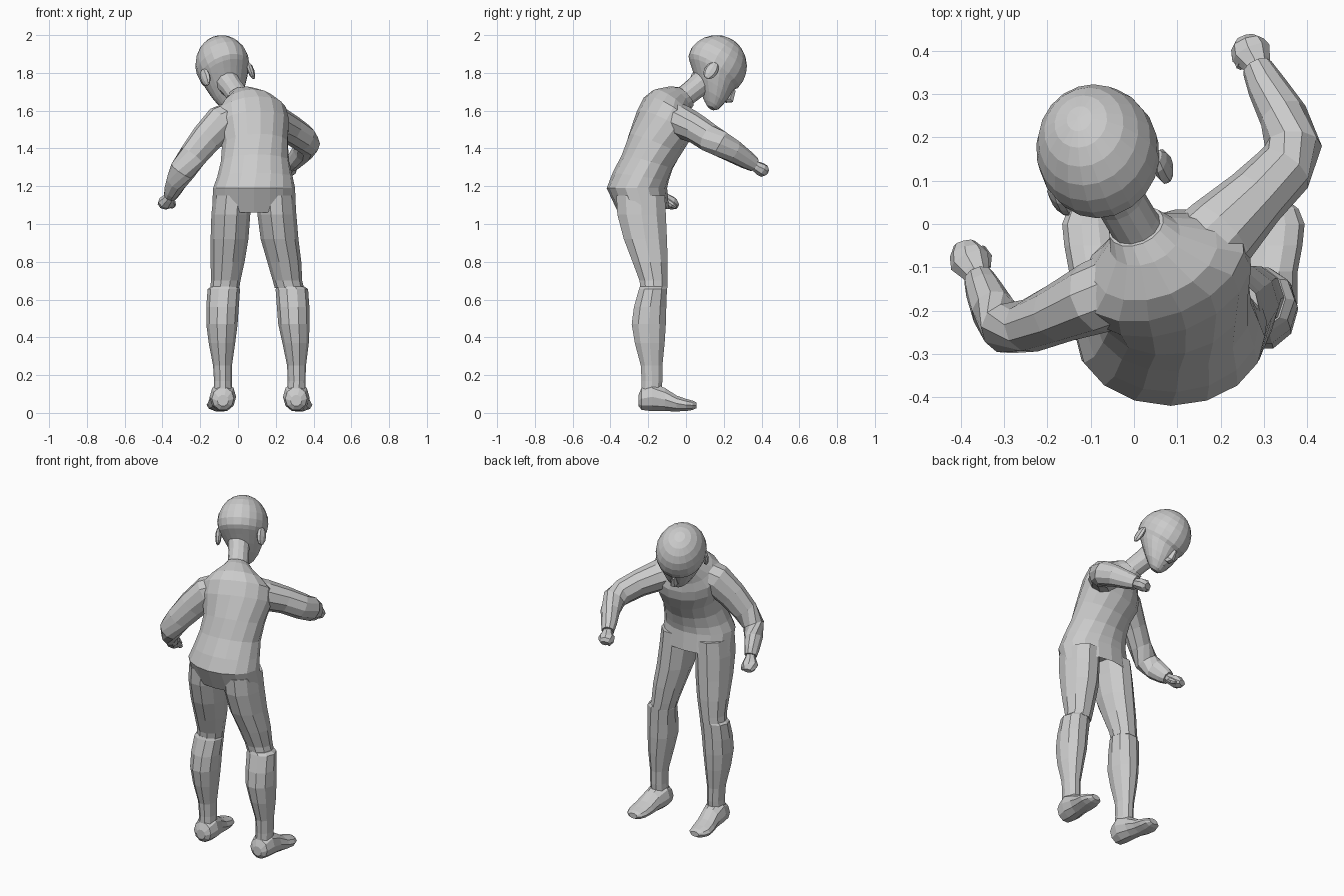
import bpy, bmesh
from math import sin, cos, tau, radians
from mathutils import Vector, Matrix


def loft(name, rings, sides, xf=Matrix()):
    """Skin a list of (centre, side_vector, front_vector) ellipses."""
    bm = bmesh.new()
    loops = []
    for c, a, b in rings:
        loops.append([bm.verts.new(xf @ (Vector(c) + a * cos(tau * i / sides) + b * sin(tau * i / sides)))
                      for i in range(sides)])
    for lo, hi in zip(loops, loops[1:]):
        for i in range(sides):
            j = (i + 1) % sides
            bm.faces.new((lo[i], lo[j], hi[j], hi[i]))
    bm.faces.new(loops[0][::-1])
    bm.faces.new(loops[-1])
    bmesh.ops.recalc_face_normals(bm, faces=bm.faces)
    me = bpy.data.meshes.new(name)
    bm.to_mesh(me)
    bm.free()
    ob = bpy.data.objects.new(name, me)
    bpy.context.collection.objects.link(ob)
    return ob


def body(name, rows, sides, xf=Matrix()):
    """Rows: x, y, z, half width, half depth, forward tilt, yaw."""
    rings = []
    for x, y, z, hx, hy, tilt, yaw in rows:
        r = Matrix.Rotation(radians(yaw), 3, 'Z') @ Matrix.Rotation(radians(-tilt), 3, 'X')
        rings.append(((x, y, z), r @ Vector((hx, 0, 0)), r @ Vector((0, hy, 0))))
    return loft(name, rings, sides, xf)


def tube(name, pts, sides, up=Vector((0, 0, 1))):
    """Points: x, y, z, sideways radius, upright radius; rings follow the path."""
    ps = [Vector(p[:3]) for p in pts]
    rings = []
    for i, p in enumerate(pts):
        t = (ps[min(i + 1, len(ps) - 1)] - ps[max(i - 1, 0)]).normalized()
        s = t.cross(up).normalized()
        rings.append((ps[i], s * p[3], s.cross(t) * p[4]))
    return loft(name, rings, sides)


def blob(name, loc, size, rot, seg=8):
    bm = bmesh.new()
    m = Matrix.Translation(loc) @ rot.to_4x4() @ Matrix.Diagonal((*size, 1))
    bmesh.ops.create_uvsphere(bm, u_segments=seg, v_segments=6, radius=1, matrix=m)
    me = bpy.data.meshes.new(name)
    bm.to_mesh(me)
    bm.free()
    ob = bpy.data.objects.new(name, me)
    bpy.context.collection.objects.link(ob)
    return ob


# Sweater, leaning forward and twisting towards the shoulders
body("sweater", [
    (.085, -.23, 1.14, .19, .11, 0, 0),
    (.085, -.225, 1.07, .222, .135, -4, 0),
    (.085, -.26, 1.19, .217, .16, 0, 0),
    (.09, -.24, 1.25, .2, .15, 8, 3),
    (.09, -.205, 1.33, .182, .14, 16, 6),
    (.09, -.165, 1.42, .178, .148, 23, 12),
    (.075, -.12, 1.52, .205, .155, 32, 20),
    (.065, -.095, 1.585, .2, .148, 38, 22),
    (.05, -.075, 1.63, .15, .125, 42, 22),
    (.025, -.035, 1.665, .085, .085, 48, 22),
    (.005, -.005, 1.675, .066, .066, 50, 22)], 16)

# Neck
tube("neck", [(.03, -.05, 1.63, .065, .065), (.0, .0, 1.68, .058, .058),
              (-.03, .05, 1.72, .058, .06), (-.07, .11, 1.77, .065, .07)], 12)

# Head, pitched down and turned a little
rot = (Matrix.Rotation(radians(18), 3, 'Z') @ Matrix.Rotation(radians(-8), 3, 'Y')
       @ Matrix.Rotation(radians(-35), 3, 'X'))
head = Matrix.Translation((-.08, .16, 1.835)) @ rot.to_4x4()
body("head", [(0, y, z, hx, hy, 0, 0) for z, y, hx, hy in [
    (-.205, .095, .025, .022), (-.19, .09, .045, .042), (-.155, .07, .075, .07),
    (-.115, .045, .098, .1), (-.075, .02, .118, .125), (-.05, .005, .128, .142),
    (-.03, .003, .136, .158), (.01, 0, .142, .164), (.05, 0, .137, .156),
    (.09, 0, .12, .138), (.125, 0, .095, .108), (.15, 0, .063, .071),
    (.163, 0, .03, .034), (.166, 0, .004, .004)]], 20, head)
# Nose, lips and ears
body("nose", [(0, .135, -.13, .022, .02, 0, 0), (0, .15, -.11, .022, .03, 0, 0),
              (0, .145, -.05, .01, .015, 0, 0)], 6, head)
blob("lips", head @ Vector((0, .128, -.15)), (.03, .014, .012), rot)
for s, n in ((1, "right"), (-1, "left")):
    tilt = rot @ Matrix.Rotation(radians(-22 * s), 3, 'Z')
    blob("ear_" + n, head @ Vector((.128 * s, -.035, -.075)), (.018, .036, .052), tilt)

# Sleeves
tube("sleeve_right", [(.13, -.09, 1.57, .1, .09), (.2, -.02, 1.54, .092, .088),
                      (.28, .06, 1.5, .075, .078), (.345, .125, 1.455, .07, .075),
                      (.368, .18, 1.425, .066, .072), (.345, .25, 1.385, .056, .062),
                      (.305, .32, 1.34, .045, .05), (.285, .36, 1.315, .036, .04)], 10)
tube("sleeve_left", [(-.01, -.14, 1.57, .09, .09), (-.09, -.17, 1.535, .085, .095),
                     (-.17, -.205, 1.45, .07, .085), (-.24, -.235, 1.36, .062, .075),
                     (-.295, -.242, 1.28, .058, .07), (-.325, -.2, 1.225, .052, .062),
                     (-.348, -.15, 1.175, .043, .05), (-.358, -.125, 1.15, .036, .038)], 10)
# Fists with thumbs
tube("fist_right", [(.29, .35, 1.32, .025, .028), (.283, .37, 1.305, .034, .03),
                    (.27, .395, 1.29, .047, .036), (.262, .415, 1.28, .04, .034),
                    (.258, .428, 1.272, .025, .018)], 8)
tube("fist_left", [(-.355, -.13, 1.155, .025, .027), (-.365, -.11, 1.135, .034, .03),
                   (-.38, -.085, 1.115, .047, .036), (-.387, -.065, 1.105, .04, .032),
                   (-.392, -.045, 1.095, .025, .016)], 8)
tube("thumb_right", [(.25, .365, 1.295, .014, .014), (.24, .39, 1.275, .015, .015),
                     (.243, .415, 1.262, .009, .009)], 6)
tube("thumb_left", [(-.345, -.1, 1.12, .014, .014), (-.343, -.075, 1.1, .015, .015),
                    (-.352, -.055, 1.088, .009, .009)], 6)

# Legs: trousers to the knee, long socks, feet; sideways path differs per leg
legs = {"left": (-1, [-.03, -.038, -.045, -.055, -.065, -.07],
                 [-.07, -.075, -.082, -.085, -.085, -.082, -.08, -.08], -.08),
        "right": (1, [.2, .206, .22, .245, .262, .272],
                  [.278, .285, .292, .296, .305, .31, .31, .308], .308)}
thigh = [(-.24, 1.15, .1, .135), (-.235, 1.05, .103, .135), (-.215, .92, .1, .12),
         (-.19, .8, .09, .098), (-.172, .7, .078, .078), (-.17, .66, .077, .075)]
calf = [(-.172, .67, .072, .075), (-.175, .655, .086, .078), (-.19, .56, .086, .09),
        (-.197, .47, .083, .095), (-.192, .37, .07, .083), (-.182, .25, .05, .06),
        (-.18, .17, .047, .058), (-.185, .09, .05, .056)]
for n, (s, tx, cx, fx) in legs.items():
    body("trouser_" + n, [(x, y, z, a, b, 0, 0) for x, (y, z, a, b) in zip(tx, thigh)], 10)
    body("sock_" + n, [(x, y, z, a, b, 0, 0) for x, (y, z, a, b) in zip(cx, calf)], 10)
    # y, z centre, half width, half height, outward drift towards the toes
    foot = [(-.252, .065, .03, .03, 0), (-.235, .075, .058, .062, 0), (-.18, .085, .07, .08, 0),
            (-.11, .07, .062, .064, .008), (-.05, .05, .064, .044, .017),
            (.0, .042, .064, .034, .022), (.035, .04, .052, .026, .02), (.055, .04, .028, .016, .018)]
    loft("foot_" + n, [((fx + s * d, y, z), Vector((w, 0, 0)), Vector((0, 0, h)))
                       for y, z, w, h, d in foot], 10)
